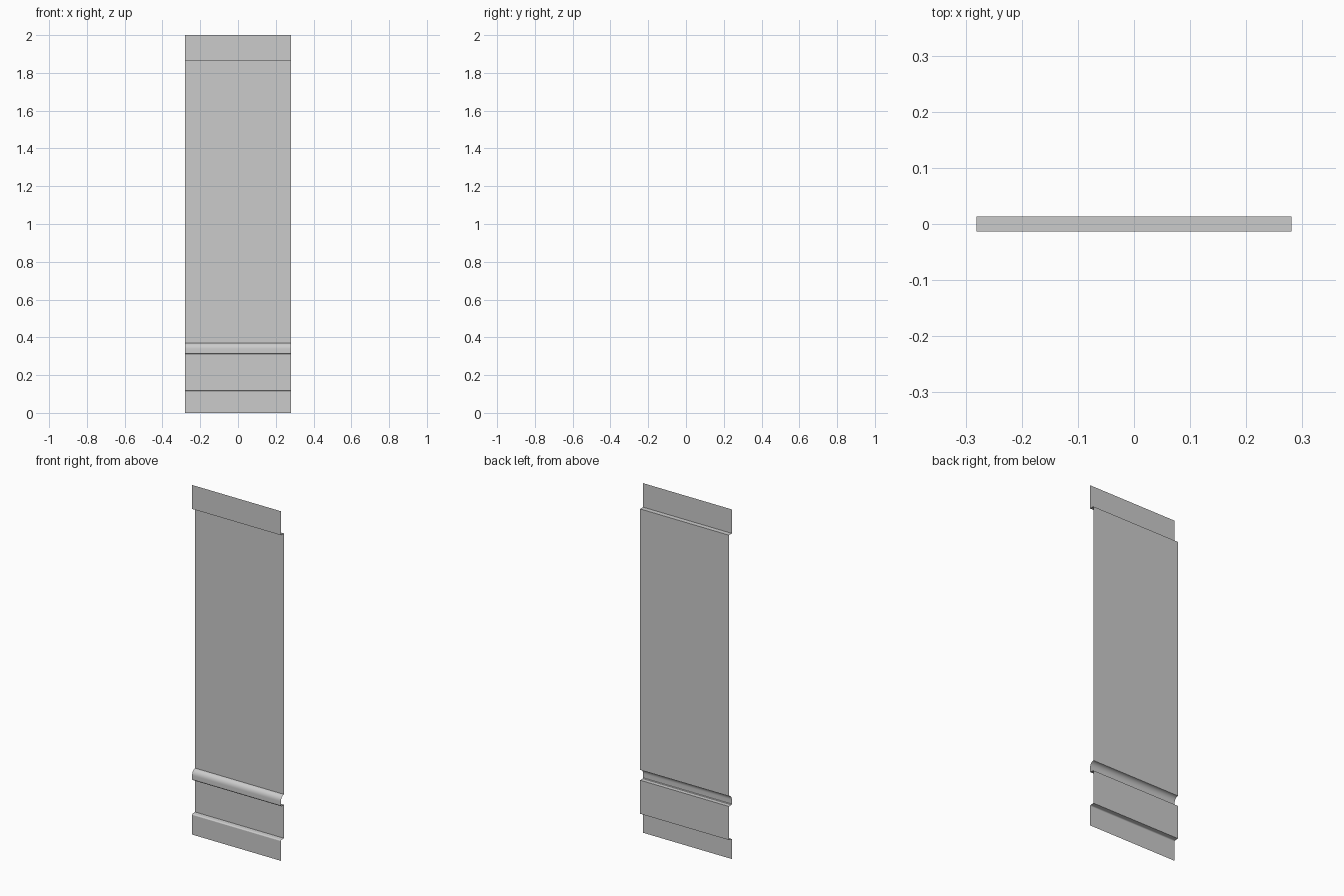
import bpy, bmesh, math

if "Cube" in bpy.data.objects:
    bpy.data.objects.remove(bpy.data.objects["Cube"])

HALF_W = 0.281           # half width along x
F, B = -0.0135, 0.0135   # front and back planes of the sheet


def arc(cy, cz, ry, rz, a0, a1, n=6):
    """Points (y, z) on an elliptical arc, angles in degrees."""
    pts = []
    for i in range(n + 1):
        a = math.radians(a0 + (a1 - a0) * i / n)
        pts.append((cy + ry * math.cos(a), cz + rz * math.sin(a)))
    return pts


# Wall section from floor to top: baseboard, dado, chair rail, field, top rail
profile = [(F, 0.0), (F, 0.112)]
profile += arc(F + 0.008, 0.112, 0.008, 0.006, 180, 90, 4)   # baseboard cap
profile += [(B, 0.119), (B, 0.311)]                         # dado
profile += [(F + 0.003, 0.311), (F, 0.315), (F, 0.338)]     # chair rail lip
profile += arc(B, 0.338, B - F, 0.032, 180, 90, 8)[1:]      # rounded rail top
profile += [(B, 1.863), (F, 1.863), (F, 2.0)]               # field and top rail

# Sweep the section along x as an open, single-skin sheet
bm = bmesh.new()
left = [bm.verts.new((-HALF_W, y, z)) for y, z in profile]
right = [bm.verts.new((HALF_W, y, z)) for y, z in profile]
for i in range(len(profile) - 1):
    bm.faces.new((left[i], right[i], right[i + 1], left[i + 1]))

mesh = bpy.data.meshes.new("wall_panel")
bm.to_mesh(mesh)
bm.free()
panel = bpy.data.objects.new("wall_panel", mesh)
bpy.context.collection.objects.link(panel)

# Smooth the rounded mouldings, keep the steps crisp
bpy.context.view_layer.objects.active = panel
panel.select_set(True)
bpy.ops.object.shade_smooth_by_angle(angle=math.radians(35))
